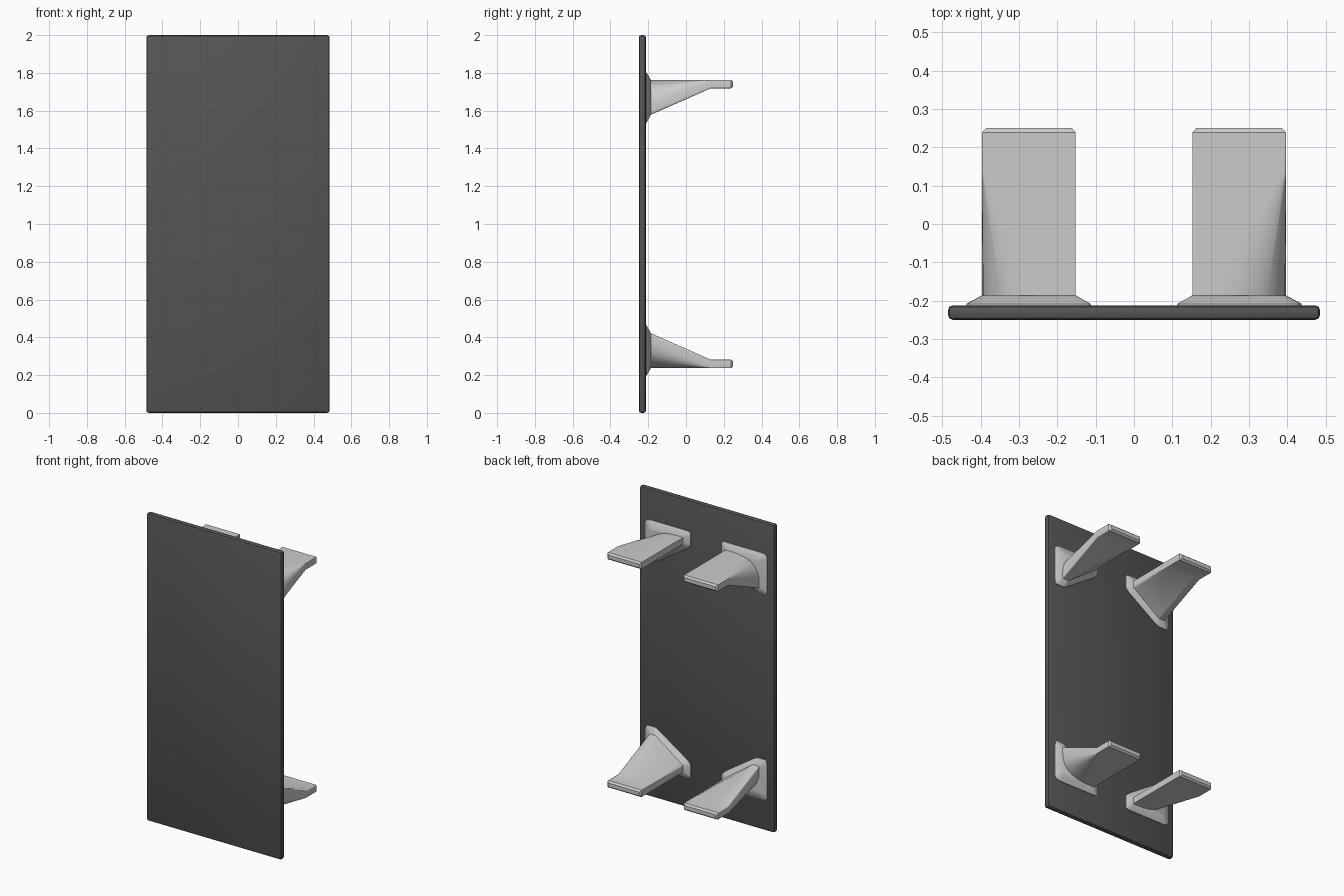
import bpy, bmesh, math
from mathutils import Vector

if "Cube" in bpy.data.objects:
    bpy.data.objects.remove(bpy.data.objects["Cube"])

def finish(name, bm):
    bmesh.ops.recalc_face_normals(bm, faces=bm.faces[:])
    me = bpy.data.meshes.new(name)
    bm.to_mesh(me)
    bm.free()
    me.shade_smooth()
    me.set_sharp_from_angle(angle=math.radians(30))
    ob = bpy.data.objects.new(name, me)
    bpy.context.collection.objects.link(ob)
    return ob

def rounded(poly, fracs, n):
    """Round each corner, cutting back the given fraction of its two edges."""
    out = []
    for i, p in enumerate(poly):
        p = Vector(p)
        a = p.lerp(Vector(poly[i - 1]), fracs[i])
        b = p.lerp(Vector(poly[(i + 1) % len(poly)]), fracs[i])
        for k in range(n + 1):
            t = k / n
            out.append(a.lerp(p, t).lerp(p.lerp(b, t), t))
    return out

def inset(ring, d, c):
    """Pull a ring towards its middle by about d on every side."""
    return [Vector((p.x - max(-d, min(d, p.x - c[0])), p.y - max(-d, min(d, p.y - c[1]))))
            for p in ring]

def loft(name, sections, sx, sz):
    """Skin rings of (x, z) points at given y, placed in one of the four corners."""
    bm = bmesh.new()
    rings = [[bm.verts.new((p.x * sx, y, 1 + (TOP + p.y - 1) * sz)) for p in ring]
             for y, ring in sections]
    for r, s in zip(rings, rings[1:]):
        for i in range(len(r)):
            j = (i + 1) % len(r)
            bm.faces.new((r[i], r[j], s[j], s[i]))
    bm.faces.new(rings[0])
    bm.faces.new(rings[-1])
    return finish(name, bm)

TOP, IN, OUT = 1.763, 0.152, 0.396

# door panel
bm = bmesh.new()
bmesh.ops.create_cube(bm, size=1)
for v in bm.verts:
    v.co = (v.co.x * 0.97, v.co.y * 0.038 - 0.231, v.co.z * 2 + 1)
bmesh.ops.bevel(bm, geom=bm.edges[:], offset=0.013, segments=2, profile=0.5, affect='EDGES')
panel = finish("panel", bm)
mat = bpy.data.materials.new("dark_grey")
mat.diffuse_color = (0.09, 0.09, 0.09, 1)
mat.use_nodes = True
mat.node_tree.nodes["Principled BSDF"].inputs["Base Color"].default_value = mat.diffuse_color
panel.data.materials.append(mat)

# bracket sections: rounded gusset root blending to a flat tab
root = rounded([(IN, 0), (OUT, 0), (OUT, -0.185), (0.35, -0.185), (IN, -0.045)],
               [0.04, 0.8, 0.12, 0.1, 0.1], 8)
tab = rounded([(IN, 0), (OUT, 0), (OUT, -0.045), (0.35, -0.045), (IN, -0.045)],
              [0.03, 0.03, 0.15, 0.1, 0.03], 8)
tip = inset(tab, 0.01, (0.274, -0.022))

# flange outlines: five-sided foot with a chamfered rim
foot_low = rounded([(0.113, 0.038), (0.437, 0.038), (0.437, -0.225), (0.36, -0.225), (0.113, -0.06)],
                   [0.12, 0.12, 0.2, 0.15, 0.15], 4)
foot_high = rounded([(IN, 0), (OUT, 0), (OUT, -0.185), (0.35, -0.185), (IN, -0.045)],
                    [0.08, 0.12, 0.15, 0.15, 0.15], 4)

for sx, side in ((-1, "left"), (1, "right")):
    for sz, level in ((1, "upper"), (-1, "lower")):
        loft(f"{level}_{side}_flange",
             [(-0.215, foot_low), (-0.208, foot_low), (-0.186, foot_high)], sx, sz)
        loft(f"{level}_{side}_bracket",
             [(-0.2, root), (-0.186, root), (0.13, tab), (0.238, tab), (0.25, tip)], sx, sz)
